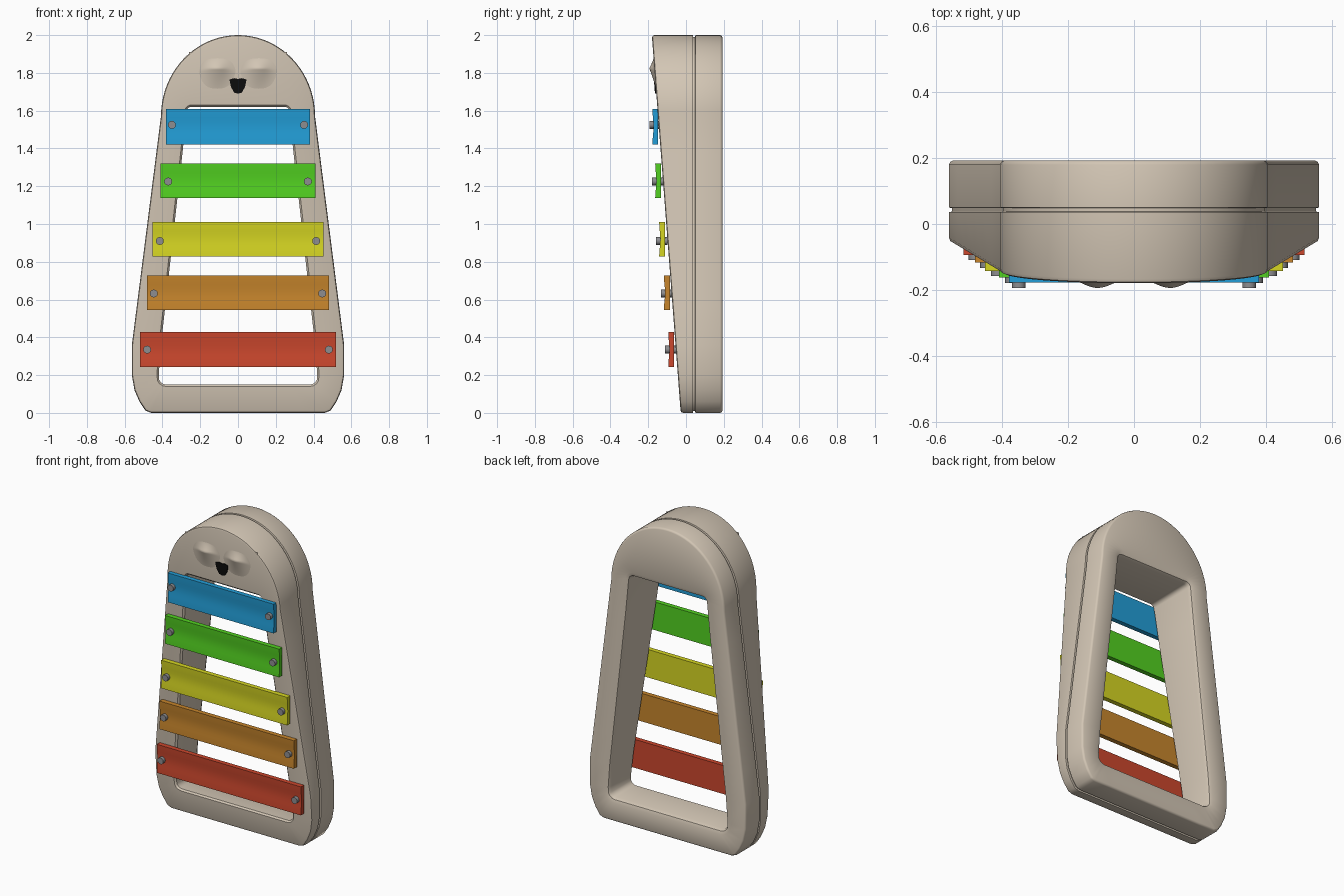
import bpy, bmesh, math
from mathutils import Vector

if "Cube" in bpy.data.objects:
    bpy.data.objects.remove(bpy.data.objects["Cube"])


def material(name, rgb):
    m = bpy.data.materials.new(name)
    m.diffuse_color = (*rgb, 1)
    m.use_nodes = True
    m.node_tree.nodes["Principled BSDF"].inputs["Base Color"].default_value = m.diffuse_color
    return m


BEIGE = material("beige", (0.65, 0.565, 0.46))
GREY = material("bolt grey", (0.27, 0.27, 0.28))
BLACK = material("mouth black", (0.004, 0.004, 0.004))
COLOURS = {
    "blue": (0.016, 0.34, 0.68), "green": (0.085, 0.64, 0.015), "yellow": (0.67, 0.67, 0.016),
    "orange": (0.57, 0.235, 0.025), "red": (0.60, 0.063, 0.026),
}


def finish(bm, name, mat, smooth=None):
    bmesh.ops.recalc_face_normals(bm, faces=bm.faces)
    me = bpy.data.meshes.new(name)
    bm.to_mesh(me)
    bm.free()
    me.materials.append(mat)
    ob = bpy.data.objects.new(name, me)
    bpy.context.collection.objects.link(ob)
    if smooth:
        bpy.ops.object.select_all(action='DESELECT')
        ob.select_set(True)
        bpy.context.view_layer.objects.active = ob
        bpy.ops.object.shade_smooth_by_angle(angle=math.radians(smooth))
    return ob


def front_y(z):
    """The sloping front plane of the body."""
    return -0.028 - 0.0765 * z


def line(a, b, n):
    return [Vector(a).lerp(Vector(b), i / n) for i in range(n)]


def arc(cx, cz, rx, rz, a0, a1, n):
    angles = [math.radians(a0 + (a1 - a0) * i / n) for i in range(n)]
    return [Vector((cx + rx * math.cos(a), cz + rz * math.sin(a))) for a in angles]


def mirrored(half):
    return half + [Vector((-p.x, p.y)) for p in reversed(half[1:-1])]


def inset(pts, d):
    out = []
    for i, p in enumerate(pts):
        a = (p - pts[i - 1]).normalized()
        b = (pts[(i + 1) % len(pts)] - p).normalized()
        t = (a + b).normalized()
        out.append(p + Vector((-t.y, t.x)) * d / max(t.dot(a), 0.5))
    return out


# Body: matching outer and hole outlines, swept through one closed cross-section
outer = mirrored(
    line((0, 0), (0.46, 0), 4)
    + [Vector(p) for p in ((0.46, 0), (0.49, 0.012), (0.522, 0.06), (0.548, 0.12), (0.562, 0.2))]
    + line((0.562, 0.36), (0.408, 1.57), 6)
    + arc(0, 1.57, 0.408, 0.43, 0, 90, 20) + [Vector((0, 2.0))])
hole = mirrored(
    line((0, 0.15), (0.38, 0.15), 4)
    + arc(0.38, 0.19, 0.04, 0.04, -90, 0, 4) + [Vector((0.419, 0.21))]
    + line((0.408, 0.36), (0.272, 1.57), 6)
    + arc(0.247, 1.595, 0.025, 0.025, 6, 90, 5)
    + line((0.247, 1.62), (0, 1.62), 15) + [Vector((0, 1.62))])

# outline, inset, follow front slope, y offset
SECTION = [
    (outer, 0.014, 1, 0), (outer, 0.004, 1, 0.004), (outer, 0, 1, 0.014),
    (outer, 0, 0, 0.036), (outer, 0.01, 0, 0.038), (outer, 0.01, 0, 0.048), (outer, 0, 0, 0.05),
    (outer, 0, 0, 0.18), (outer, 0.004, 0, 0.189), (outer, 0.012, 0, 0.193),
    (hole, -0.03, 0, 0.193), (hole, -0.01, 0, 0.186), (hole, 0, 0, 0.165),
    (hole, 0, 1, 0.01), (hole, -0.01, 1, 0),
]
bm = bmesh.new()
rings = []
for pts, d, slope, off in SECTION:
    rings.append([bm.verts.new((p.x, slope * front_y(p.y) + off, p.y)) for p in inset(pts, d)])
for k, ring in enumerate(rings):
    nxt = rings[(k + 1) % len(rings)]
    for i in range(len(ring)):
        j = (i + 1) % len(ring)
        bm.faces.new((ring[i], ring[j], nxt[j], nxt[i]))
finish(bm, "body_frame", BEIGE, 40)

# Face: raised patch with two cheek mounds that end in closed eyelids
bm = bmesh.new()
NX, NZ = 48, 32
grid = []
for r in range(NZ + 1):
    row = []
    for c in range(NX + 1):
        x, z = -0.26 + 0.52 * c / NX, 1.68 + 0.23 * r / NZ
        u = abs(x) - 0.11
        peak = 1.825 - 1.5 * u * u
        fall = (1.885 - z) / (1.885 - peak) if z > peak else (z - 1.70) / (peak - 1.70)
        h = 0.029 * math.exp(-(u / 0.06) ** 2) * max(fall, 0) ** 1.3
        row.append(bm.verts.new((x, front_y(z) + 0.002 - h, z)))
    grid.append(row)
for r in range(NZ):
    for c in range(NX):
        bm.faces.new((grid[r][c], grid[r][c + 1], grid[r + 1][c + 1], grid[r + 1][c]))
face = finish(bm, "face_relief", BEIGE, 45)
if face.data.polygons[0].normal.y > 0:
    face.data.flip_normals()

# Mouth: thin dark plate
bm = bmesh.new()
half = [(0, 1.69), (0.02, 1.695), (0.037, 1.725), (0.045, 1.765), (0.02, 1.772), (0, 1.768)]
outline = mirrored([Vector(p) for p in half])
plate = bm.faces.new([bm.verts.new((p.x, front_y(p.y) + 0.002, p.y)) for p in outline])
ext = bmesh.ops.extrude_face_region(bm, geom=[plate])
bmesh.ops.translate(bm, vec=(0, -0.009, 0),
                    verts=[v for v in ext["geom"] if isinstance(v, bmesh.types.BMVert)])
finish(bm, "mouth", BLACK)


def sound_bar(colour, half_w, z0, z1, y_front, y_back):
    """Flat bar with a slightly dished front."""
    bm = bmesh.new()
    n = 8
    prof = [(y_front + 0.006 * math.sin(math.pi * i / n) ** 2, z0 + (z1 - z0) * i / n)
            for i in range(n + 1)] + [(y_back, z1), (y_back, z0)]
    ends = [[bm.verts.new((x, y, z)) for y, z in prof] for x in (-half_w, half_w)]
    for i in range(len(prof)):
        j = (i + 1) % len(prof)
        bm.faces.new((ends[0][i], ends[0][j], ends[1][j], ends[1][i]))
    for e in ends:
        bm.faces.new(e)
    finish(bm, colour + "_bar", material(colour, COLOURS[colour]), 30)


def bolt(name, x, z, y0, y1):
    bpy.ops.mesh.primitive_cylinder_add(vertices=12, radius=0.021, depth=y1 - y0,
                                        location=(x, (y0 + y1) / 2, z),
                                        rotation=(math.pi / 2, 0, 0))
    ob = bpy.context.object
    ob.name = name
    ob.data.materials.append(GREY)
    bpy.ops.object.shade_smooth_by_angle(angle=math.radians(40))


# Bars with a bolt at each end: colour, half width, bottom, top, front y, bolt x, bolt z
BARS = [
    ("blue", 0.38, 1.42, 1.61, -0.178, 0.35, 1.525),
    ("green", 0.41, 1.137, 1.32, -0.163, 0.37, 1.225),
    ("yellow", 0.453, 0.828, 1.01, -0.142, 0.414, 0.91),
    ("orange", 0.483, 0.545, 0.727, -0.117, 0.446, 0.632),
    ("red", 0.518, 0.243, 0.428, -0.094, 0.481, 0.335),
]
for colour, w, z0, z1, y, bx, bz in BARS:
    sound_bar(colour, w, z0, z1, y, y + 0.031)
    for side, s in (("left", -1), ("right", 1)):
        bolt(f"{colour}_bolt_{side}", s * bx, bz, y - 0.016, y + 0.045)
